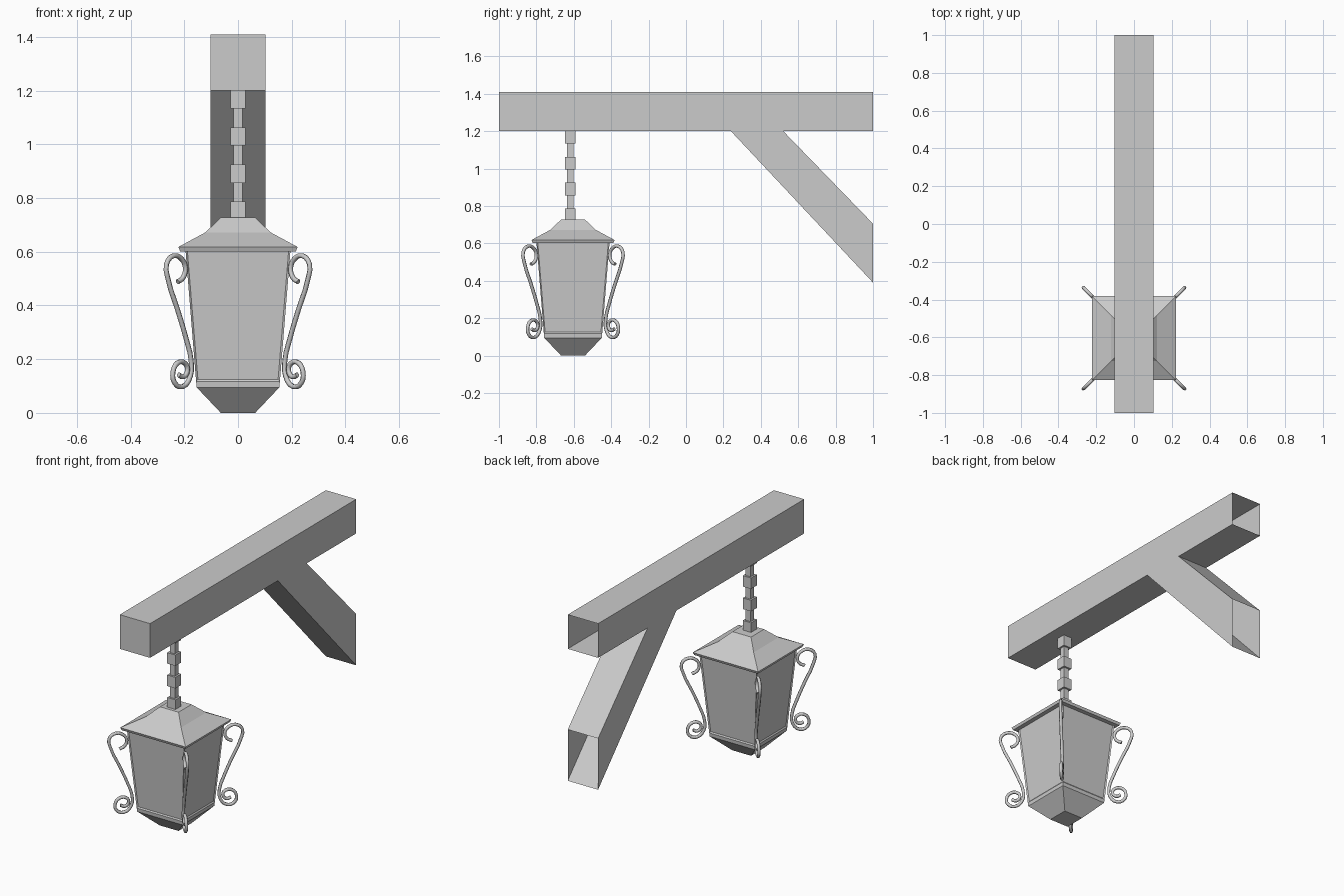
import bpy, bmesh, math
from mathutils import Matrix, Vector

cube = bpy.data.objects.get("Cube")
if cube:
    bpy.data.objects.remove(cube, do_unlink=True)

GREY = (0.6, 0.6, 0.6, 1)
grey = bpy.data.materials.new("plain_grey")
grey.use_nodes = True
grey.diffuse_color = GREY
grey.node_tree.nodes["Principled BSDF"].inputs["Base Color"].default_value = GREY

LANTERN_Y = -0.604
CHAIN_Y = -0.619


def add_object(name, bm):
    mesh = bpy.data.meshes.new(name)
    bm.to_mesh(mesh)
    bm.free()
    mesh.materials.append(grey)
    obj = bpy.data.objects.new(name, mesh)
    bpy.context.collection.objects.link(obj)
    return obj


def square_loft(profile, y):
    """Stack square rings given as (half width, height), bottom to top."""
    bm = bmesh.new()
    corners = [(-1, -1), (1, -1), (1, 1), (-1, 1)]
    rings = [[bm.verts.new((sx * h, y + sy * h, z)) for sx, sy in corners]
             for h, z in profile]
    for low, high in zip(rings, rings[1:]):
        for i in range(4):
            j = (i + 1) % 4
            bm.faces.new((low[i], low[j], high[j], high[i]))
    bm.faces.new(rings[0][::-1])
    bm.faces.new(rings[-1])
    bm.normal_update()
    return bm


# Beam and slanted brace: one side outline, hollow and open at the wall end
outline = [(-1, 1.2), (0.24, 1.2), (1, 0.39), (1, 0.705),
           (0.52, 1.2), (1, 1.2), (1, 1.41), (-1, 1.41)]
bm = bmesh.new()
side = bm.faces.new([bm.verts.new((0.103, y, z)) for y, z in outline])
ext = bmesh.ops.extrude_face_region(bm, geom=[side], use_keep_orig=True)
moved = [g for g in ext["geom"] if isinstance(g, bmesh.types.BMVert)]
bmesh.ops.translate(bm, verts=moved, vec=(-0.206, 0, 0))
bmesh.ops.recalc_face_normals(bm, faces=bm.faces[:])
open_ends = [f for f in bm.faces if all(v.co.y > 0.99 for v in f.verts)]
bmesh.ops.delete(bm, geom=open_ends, context="FACES")
add_object("beam_and_brace", bm)

# Chain: alternating thick and thin square links
levels = [0.728, 0.787, 0.857, 0.925, 0.995, 1.062, 1.133, 1.2]
for i, (low, high) in enumerate(zip(levels, levels[1:])):
    half = 0.017 if i % 2 else 0.028
    add_object(f"chain_link_{i + 1}", square_loft([(half, low), (half, high)], CHAIN_Y))

# Roof with a thin rim
add_object("lantern_roof", square_loft(
    [(0.216, 0.602), (0.222, 0.618), (0.122, 0.672), (0.063, 0.728)], LANTERN_Y))

# Lantern body with recessed panes and a tapered foot
bm = square_loft([(0.064, 0), (0.154, 0.095), (0.156, 0.117), (0.196, 0.612)], LANTERN_Y)
panes = [f for f in bm.faces
         if abs(f.normal.z) < 0.5 and f.calc_center_median().z > 0.2]
bmesh.ops.inset_individual(bm, faces=panes, thickness=0.01, depth=-0.006)
add_object("lantern_body", bm)

# Scroll brackets: points are (offset along each axis, height)
scroll = [(0.225, 0.488), (0.205, 0.503), (0.196, 0.54), (0.21, 0.573),
          (0.24, 0.585), (0.266, 0.555), (0.259, 0.492), (0.225, 0.384),
          (0.192, 0.272), (0.175, 0.198), (0.177, 0.138), (0.207, 0.097),
          (0.236, 0.112), (0.242, 0.153), (0.225, 0.186), (0.199, 0.186),
          (0.188, 0.16), (0.203, 0.134), (0.221, 0.142)]


def scroll_bracket(name, angle):
    curve = bpy.data.curves.new(name, "CURVE")
    curve.dimensions = "3D"
    curve.bevel_depth = 0.0095
    curve.bevel_resolution = 1
    curve.use_fill_caps = True
    curve.resolution_u = 3
    spline = curve.splines.new("BEZIER")
    spline.bezier_points.add(len(scroll) - 1)
    for point, (u, z) in zip(spline.bezier_points, scroll):
        point.co = (u * math.sqrt(2), 0, z)
        point.handle_left_type = point.handle_right_type = "AUTO"
    curve.materials.append(grey)
    obj = bpy.data.objects.new(name, curve)
    obj.matrix_world = (Matrix.Translation(Vector((0, LANTERN_Y, 0)))
                        @ Matrix.Rotation(angle, 4, "Z"))
    bpy.context.collection.objects.link(obj)


for i, place in enumerate(["back_left", "back_right", "front_right", "front_left"]):
    scroll_bracket(f"scroll_{place}", math.radians(45 + 90 * i))
